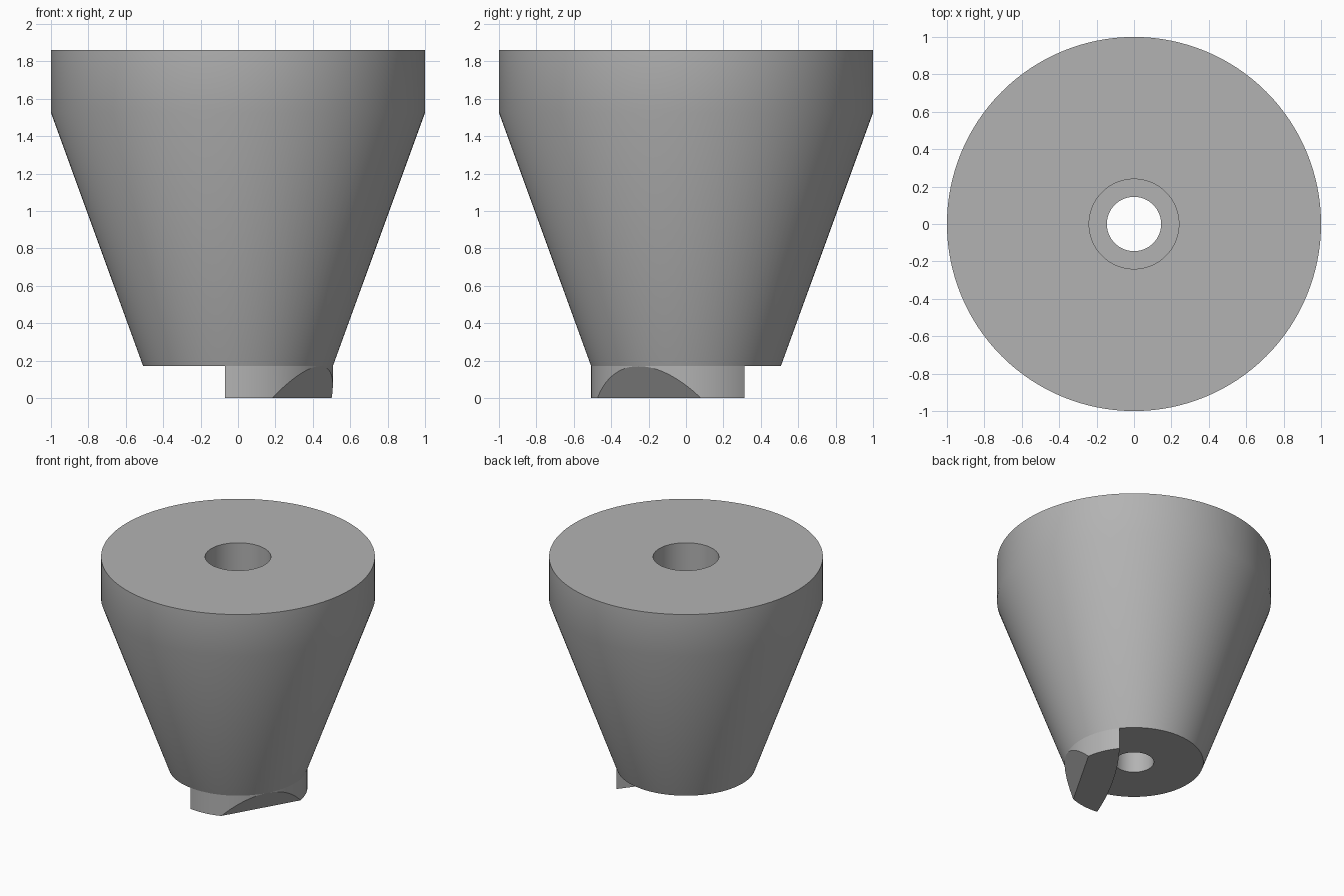
import bpy, bmesh, math
from mathutils import Matrix, Vector

cube = bpy.data.objects.get("Cube")
if cube:
    bpy.data.objects.remove(cube, do_unlink=True)

# Single plain grey
grey = bpy.data.materials.new("plain grey")
grey.use_nodes = True
colour = (0.45, 0.45, 0.45, 1)
grey.diffuse_color = colour
grey.node_tree.nodes["Principled BSDF"].inputs["Base Color"].default_value = colour


def finish(bm, name):
    bmesh.ops.recalc_face_normals(bm, faces=bm.faces)
    mesh = bpy.data.meshes.new(name)
    bm.to_mesh(mesh)
    bm.free()
    mesh.materials.append(grey)
    obj = bpy.data.objects.new(name, mesh)
    bpy.context.collection.objects.link(obj)
    bpy.ops.object.select_all(action="DESELECT")
    obj.select_set(True)
    bpy.context.view_layer.objects.active = obj
    bpy.ops.object.shade_smooth_by_angle(angle=math.radians(30))
    return obj


BASE_R, BASE_Z, BORE_R = 0.507, 0.17, 0.145

# Tapered body with a stepped bore, turned from a closed profile
profile = [(BORE_R, BASE_Z), (BASE_R, BASE_Z), (1, 1.525), (1, 1.86),
           (0.24, 1.86), (0.24, 0.6), (BORE_R, 0.6)]
bm = bmesh.new()
verts = [bm.verts.new((r, 0, z)) for r, z in profile]
edges = [bm.edges.new((v, verts[i - 1])) for i, v in enumerate(verts)]
bmesh.ops.spin(bm, geom=verts + edges, cent=(0, 0, 0), axis=(0, 0, 1),
               angle=math.tau, steps=128, use_merge=True)
bmesh.ops.remove_doubles(bm, verts=bm.verts, dist=0.0001)
finish(bm, "tapered_body")

# Locating foot: a slice of the base circle with a gently bowed inner wall
half = math.radians(68)
chord_x, chord_y = BASE_R * math.cos(half), BASE_R * math.sin(half)
bow = 0.035
outline = []
for i in range(65):
    a = half * (i / 32 - 1)
    outline.append((BASE_R * math.cos(a), BASE_R * math.sin(a), 0))
for i in range(1, 16):
    t = 1 - i / 8
    outline.append((chord_x - bow * (1 - t * t), chord_y * t, 0))

bm = bmesh.new()
base = bm.faces.new([bm.verts.new(p) for p in outline])
top = bmesh.ops.extrude_face_region(bm, geom=[base])
bmesh.ops.translate(bm, vec=(0, 0, BASE_Z + 0.01),
                    verts=[g for g in top["geom"] if isinstance(g, bmesh.types.BMVert)])

# Sloped relief on the outer side of the foot
inset = 0.394
cut = bmesh.ops.bisect_plane(bm, geom=bm.verts[:] + bm.edges[:] + bm.faces[:],
                             plane_co=(inset, 0, 0),
                             plane_no=Vector((BASE_Z, 0, inset - BASE_R)),
                             clear_outer=True)
rim = [g for g in cut["geom_cut"] if isinstance(g, bmesh.types.BMEdge)]
bmesh.ops.holes_fill(bm, edges=rim, sides=0)
bmesh.ops.rotate(bm, verts=bm.verts, cent=(0, 0, 0),
                 matrix=Matrix.Rotation(math.radians(-30), 3, "Z"))
finish(bm, "locating_foot")
